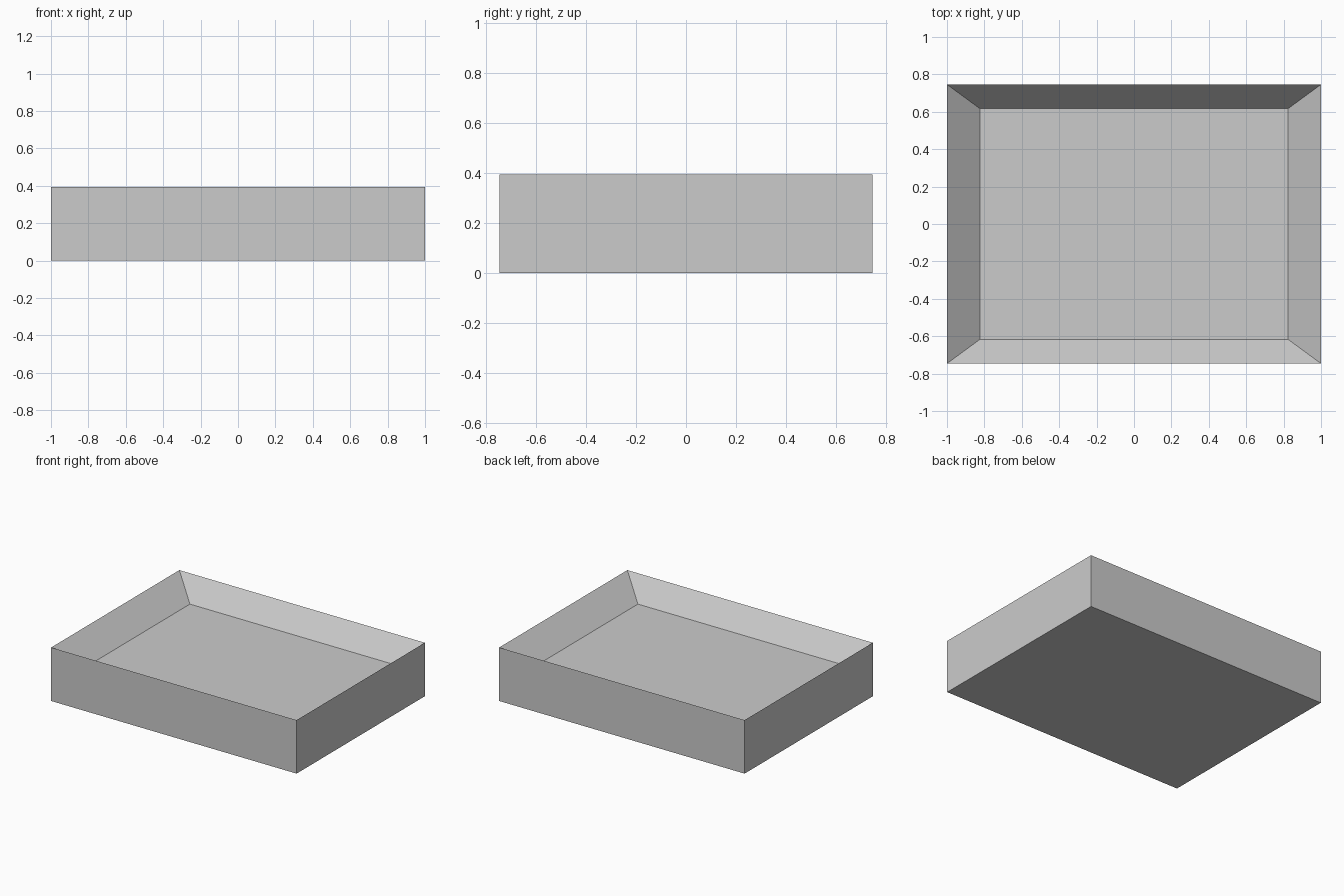
import bpy, bmesh
from mathutils import Matrix

if "Cube" in bpy.data.objects:
    bpy.data.objects.remove(bpy.data.objects["Cube"])

LENGTH, DEPTH, HEIGHT = 2.0, 1.492, 0.394
FLOOR_X, FLOOR_Y, FLOOR_Z = 0.824, 0.617, 0.24  # half sizes and level of the inner floor

bm = bmesh.new()

# Solid outer block standing on the ground
bmesh.ops.create_cube(bm, size=1.0, matrix=Matrix.Translation((0, 0, HEIGHT / 2))
                      @ Matrix.Diagonal((LENGTH, DEPTH, HEIGHT, 1)))

# Sink the top face into a smaller floor, leaving a sharp rim and sloping inner walls
bm.normal_update()
top = [f for f in bm.faces if f.normal.z > 0.9]
floor = bmesh.ops.extrude_discrete_faces(bm, faces=top)["faces"][0]
for v in floor.verts:
    v.co.x *= FLOOR_X / (LENGTH / 2)
    v.co.y *= FLOOR_Y / (DEPTH / 2)
    v.co.z = FLOOR_Z
bmesh.ops.recalc_face_normals(bm, faces=bm.faces)

mesh = bpy.data.meshes.new("tray")
bm.to_mesh(mesh)
bm.free()
bpy.context.collection.objects.link(bpy.data.objects.new("tray", mesh))
